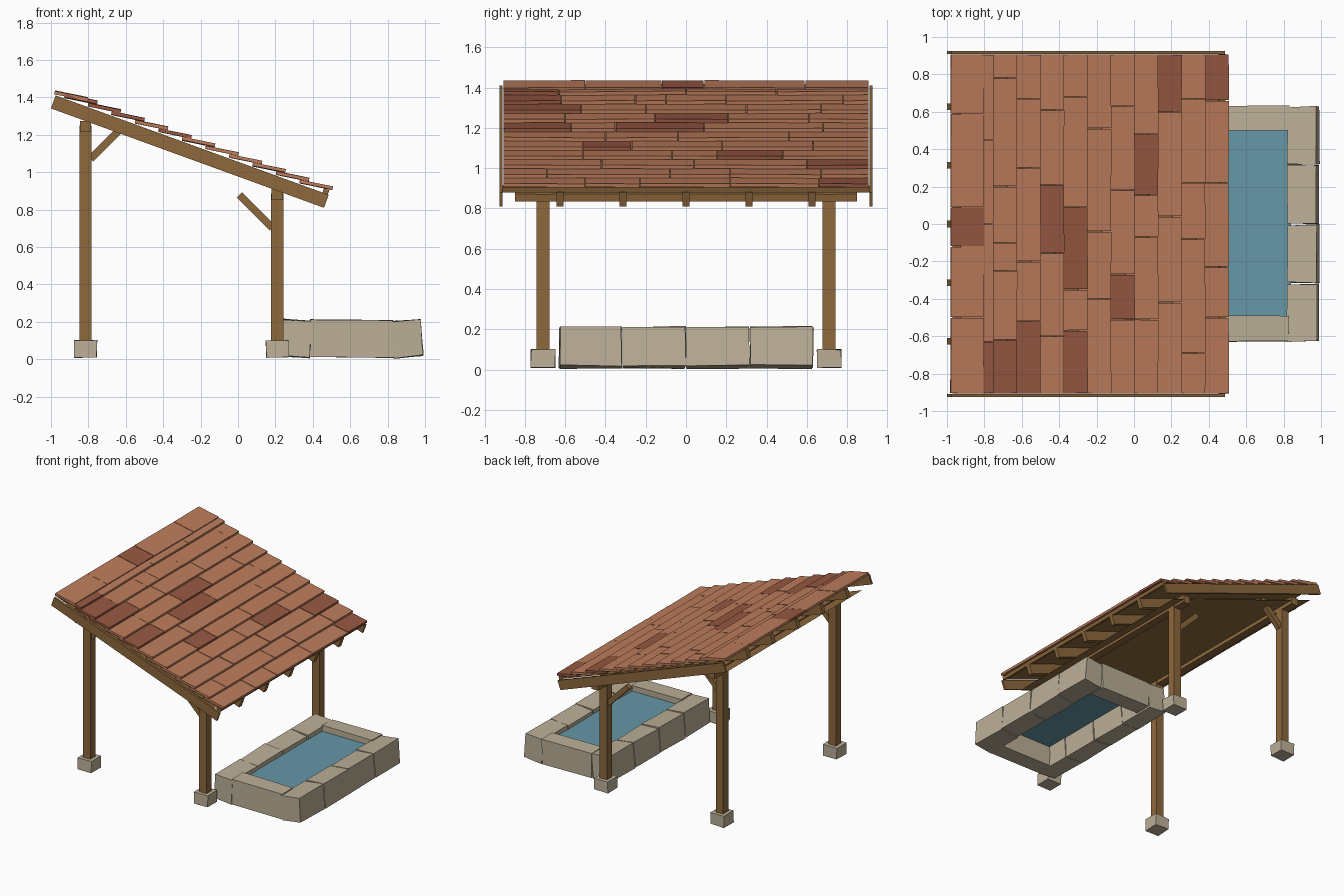
import bpy, bmesh, math, random
from mathutils import Vector, Euler

random.seed(4)
if "Cube" in bpy.data.objects:
    bpy.data.objects.remove(bpy.data.objects["Cube"])


def material(name, rgb):
    m = bpy.data.materials.new(name)
    m.use_nodes = True
    m.diffuse_color = (*rgb, 1)
    m.node_tree.nodes["Principled BSDF"].inputs["Base Color"].default_value = (*rgb, 1)
    return m


WOOD = material("brown wood", (0.27, 0.14, 0.047))
TILE = material("terracotta", (0.51, 0.205, 0.107))
DARK_TILE = material("dark terracotta", (0.31, 0.098, 0.053))
STONE = material("pale stone", (0.5, 0.43, 0.31))
WATER = material("blue water", (0.133, 0.31, 0.39))


def finish(name, bm, mat):
    mesh = bpy.data.meshes.new(name)
    bm.to_mesh(mesh)
    bm.free()
    mesh.materials.append(mat)
    ob = bpy.data.objects.new(name, mesh)
    bpy.context.collection.objects.link(ob)
    return ob


def box(name, size, loc, mat, rot=(0, 0, 0), jitter=0.0):
    bm = bmesh.new()
    bmesh.ops.create_cube(bm, size=1)
    for v in bm.verts:
        v.co = Vector(a * b + random.uniform(-jitter, jitter) for a, b in zip(v.co, size))
    ob = finish(name, bm, mat)
    ob.location = loc
    ob.rotation_euler = Euler(rot)
    return ob


def sheet(name, x0, x1, y, z0, z1, mat):
    """Single upward-facing face running from x0 to x1."""
    bm = bmesh.new()
    bm.faces.new([bm.verts.new(p) for p in
                  ((x0, -y, z0), (x1, -y, z1), (x1, y, z1), (x0, y, z0))])
    return finish(name, bm, mat)


PITCH = math.radians(20)


def roof_z(x):
    """Height of the rafter tops."""
    return 1.41 - math.tan(PITCH) * (x + 0.975)


# Posts, footings, knee braces
POSTS = ((-0.815, 1.25, 1, 1.16), (0.21, 0.885, -1, 0.79))
for px, top, side, brace_z in POSTS:
    for y in (-0.71, 0.71):
        box("footing", (0.12, 0.12, 0.09), (px, y, 0.055), STONE, jitter=0.003)
        box("post", (0.065, 0.065, top - 0.09), (px, y, (top + 0.09) / 2), WOOD)
        box("knee_brace", (0.25, 0.04, 0.04), (px + side * 0.115, y, brace_z),
            WOOD, (0, -side * math.pi / 4, 0))
    # Plate beam across each pair of posts
    box("plate_beam", (0.06, 1.7, 0.06), (px, 0, top - 0.005), WOOD)

# Rafters and barge boards
for i in range(-3, 4):
    edge = abs(i) == 3
    box("barge_board" if edge else "rafter", (1.554, 0.016 if edge else 0.035, 0.074),
        (-0.2575, i * (0.306 if edge else 0.313), 1.11), WOOD, (0, PITCH, 0))

# Ceiling, roof deck and eave strip
sheet("ceiling", -0.96, 0.34, 0.85, roof_z(-0.96) - 0.097, roof_z(0.34) - 0.097, WOOD)
sheet("roof_deck", -0.97, 0.48, 0.905, roof_z(-0.97) + 0.003, roof_z(0.48) + 0.003, WOOD)
box("eave_strip", (0.03, 1.82, 0.025), (0.47, 0, roof_z(0.47) + 0.013), WOOD, (0, PITCH, 0))

# Tile courses from ridge to eave: joint positions, and which tiles are dark
COURSES = (
    ((0.59, 0.09, -0.12, -0.5), (2,)),
    ((0.45, 0.0, -0.63), (3,)),
    ((0.78, 0.2, -0.1, -0.25, -0.62), (5,)),
    ((0.67, 0.3, -0.2, -0.52), (4,)),
    ((0.61, 0.21, -0.155, -0.6), (2,)),
    ((0.68, 0.09, -0.35, -0.57), (2, 4)),
    ((0.51, -0.04, -0.4), ()),
    ((0.63, 0.18, -0.27, -0.51), (3,)),
    ((0.48, 0.155, -0.07, -0.51), (1,)),
    ((0.6, 0.04, -0.42), (0,)),
    ((0.67, 0.22, -0.08, -0.69), ()),
    ((0.66, 0.22, -0.23, -0.5), (0,)),
)
LENGTH, THICK = 0.175, 0.018
for row, (joints, dark) in enumerate(COURSES):
    front = -0.805 if row == 0 else 0.505 - (11 - row) * 0.1257
    back = front - LENGTH
    z_back, z_front = roof_z(back) + 0.006, roof_z(front) + 0.034
    slope = math.atan2(z_back - z_front, LENGTH)
    ends = (0.907, *joints, -0.907)
    for k, (a, b) in enumerate(zip(ends, ends[1:])):
        box("roof_tile", (LENGTH / math.cos(slope), a - b - 0.004, THICK),
            ((front + back) / 2, (a + b) / 2, (z_back + z_front + THICK) / 2),
            DARK_TILE if k in dark else TILE,
            (random.uniform(-0.01, 0.01), slope, random.uniform(-0.004, 0.004)))

# Stone basin: leaning end rows, long side stones, water
for x, lean in ((0.31, 0.08), (0.905, -0.09)):
    for i in range(4):
        box("basin_end_stone", (0.155, 0.308, 0.195), (x, (i - 1.5) * 0.316, 0.11),
            STONE, (0, lean, 0), 0.005)
for y in (-0.56, 0.565):
    box("basin_side_stone", (0.44, 0.135, 0.2), (0.608, y, 0.11), STONE, jitter=0.004)
sheet("water", 0.36, 0.84, 0.52, 0.165, 0.165, WATER)
